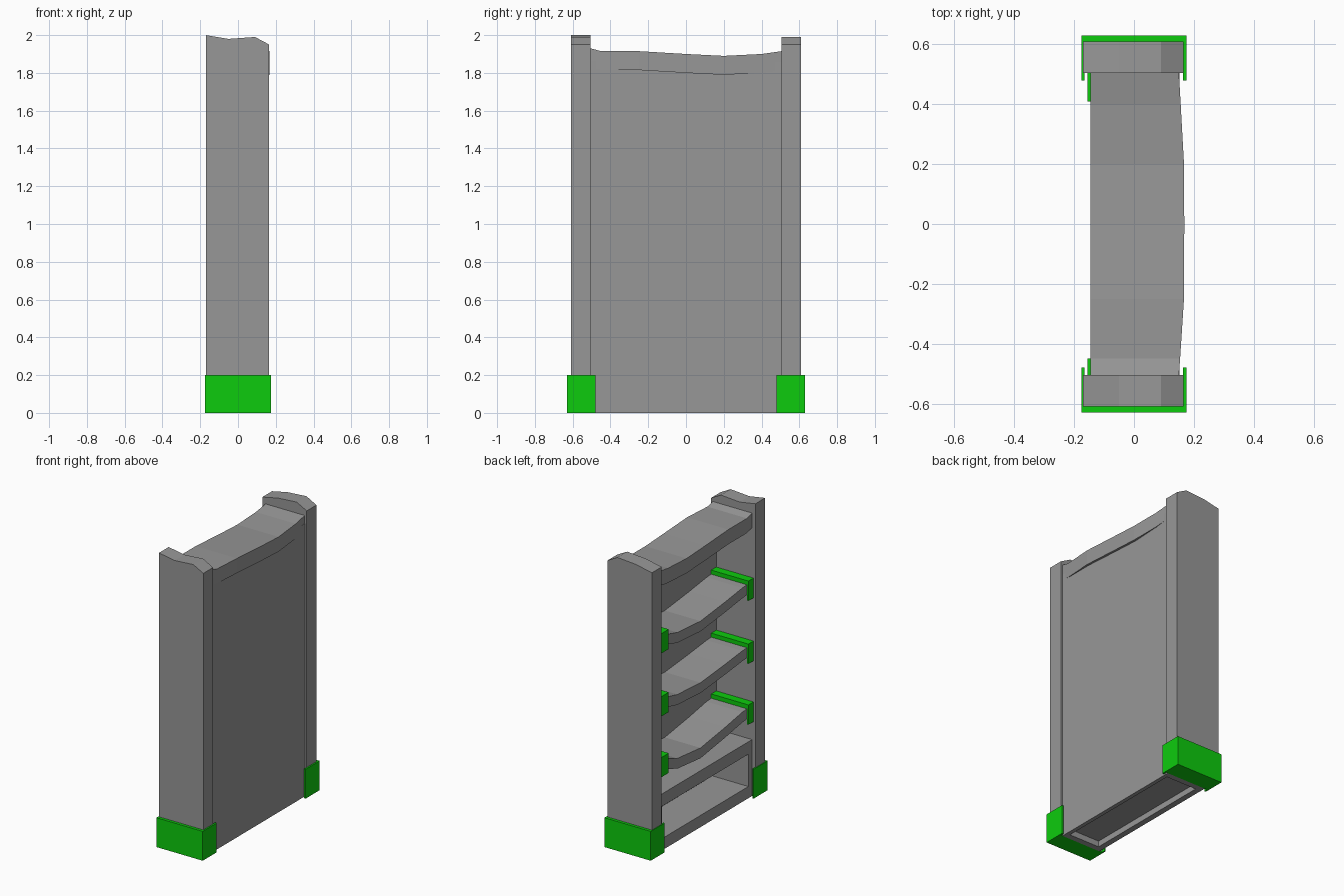
import bpy
import bmesh

cube = bpy.data.objects.get("Cube")
if cube:
    bpy.data.objects.remove(cube, do_unlink=True)


def material(name, color):
    mat = bpy.data.materials.new(name)
    mat.use_nodes = True
    mat.diffuse_color = color
    mat.node_tree.nodes["Principled BSDF"].inputs["Base Color"].default_value = color
    return mat


GREY = material("stone grey", (0.31, 0.31, 0.31, 1))
GREEN = material("bright green", (0.004, 0.6, 0.004, 1))


def finish(name, bm, mat):
    bmesh.ops.recalc_face_normals(bm, faces=bm.faces)
    mesh = bpy.data.meshes.new(name)
    bm.to_mesh(mesh)
    bm.free()
    mesh.materials.append(mat)
    obj = bpy.data.objects.new(name, mesh)
    bpy.context.collection.objects.link(obj)
    return obj


def loft(name, rings, mat):
    """Skin a chain of equal rings and cap both ends."""
    bm = bmesh.new()
    loops = [[bm.verts.new(p) for p in ring] for ring in rings]
    for a, b in zip(loops, loops[1:]):
        for i in range(len(a)):
            j = (i + 1) % len(a)
            bm.faces.new((a[i], a[j], b[j], b[i]))
    bm.faces.new(loops[0])
    bm.faces.new(loops[-1])
    return finish(name, bm, mat)


def box(name, xs, ys, zs, mat):
    y0, y1 = sorted(ys)
    (x0, x1), (z0, z1) = xs, zs
    return loft(name, [[(x0, y, z0), (x1, y, z0), (x1, y, z1), (x0, y, z1)]
                       for y in (y0, y1)], mat)


def board(name, stations, thick, x0=-0.145):
    """Sagging plank along y; each station is (y, top height, far x)."""
    return loft(name, [[(x0, y, z - thick), (x1, y, z - thick), (x1, y, z), (x0, y, z)]
                       for y, z, x1 in stations], GREY)


# Upright posts with worn tops, and their green feet
TOPS = {
    "front": [(-0.17, 2.0), (-0.05, 1.98), (0.09, 1.99), (0.165, 1.95)],
    "rear": [(-0.17, 1.955), (-0.05, 1.98), (0.09, 1.99), (0.165, 1.95)],
}
for side, s in (("front", -1), ("rear", 1)):
    outline = [(0.165, 0.01), (-0.17, 0.01)] + TOPS[side]
    loft(side + "_post", [[(x, s * y, z) for x, z in outline] for y in (0.505, 0.61)], GREY)
    box(side + "_foot_end", (-0.175, 0.175), (s * 0.61, s * 0.63), (0, 0.2), GREEN)
    box(side + "_foot_open_flange", (-0.175, -0.165), (s * 0.48, s * 0.61), (0, 0.2), GREEN)
    box(side + "_foot_back_flange", (0.163, 0.175), (s * 0.48, s * 0.61), (0, 0.2), GREEN)
    box(side + "_foot_sole", (-0.165, 0.163), (s * 0.505, s * 0.61), (0, 0.01), GREEN)

# Closed back
box("back_panel", (0.125, 0.152), (-0.505, 0.505), (0, 1.86), GREY)

# Top board, bulging past the back panel
board("top_board", [(-0.505, 1.93, 0.15), (-0.45, 1.915, 0.154), (-0.25, 1.915, 0.167),
                    (0, 1.9, 0.168), (0.2, 1.89, 0.167), (0.4, 1.9, 0.156),
                    (0.505, 1.915, 0.15)], 0.1)

# Sagging shelves held by green brackets
for n, (z, sag) in enumerate(((1.49, 0.06), (1.06, 0.05), (0.645, 0.08)), 1):
    shape = ((-0.505, 0), (-0.4, 0.1), (-0.22, 0.5), (0.05, 1), (0.3, 0.7), (0.42, 0.15), (0.505, 0))
    board(f"shelf_{n}", [(y, z - 0.025 - sag * k, 0.13) for y, k in shape], 0.07)
    for side, s, reach in (("front", -1, 0.45), ("rear", 1, 0.41)):
        box(f"{side}_bracket_rail_{n}", (-0.145, 0.125), (s * reach, s * 0.505),
            (z - 0.03, z), GREEN)
        box(f"{side}_bracket_tab_{n}", (-0.156, -0.144), (s * reach, s * 0.505),
            (z - 0.135, z), GREEN)

# Bottom cubby
box("cubby_top", (-0.145, 0.13), (-0.505, 0.505), (0.3, 0.385), GREY)
box("cubby_floor", (-0.145, 0.13), (-0.465, 0.465), (0.04, 0.08), GREY)
box("cubby_skirt", (-0.145, -0.105), (-0.465, 0.465), (0, 0.04), GREY)
for side, s in (("front", -1), ("rear", 1)):
    box(side + "_cubby_wall", (-0.145, 0.13), (s * 0.465, s * 0.505), (0, 0.3), GREY)
